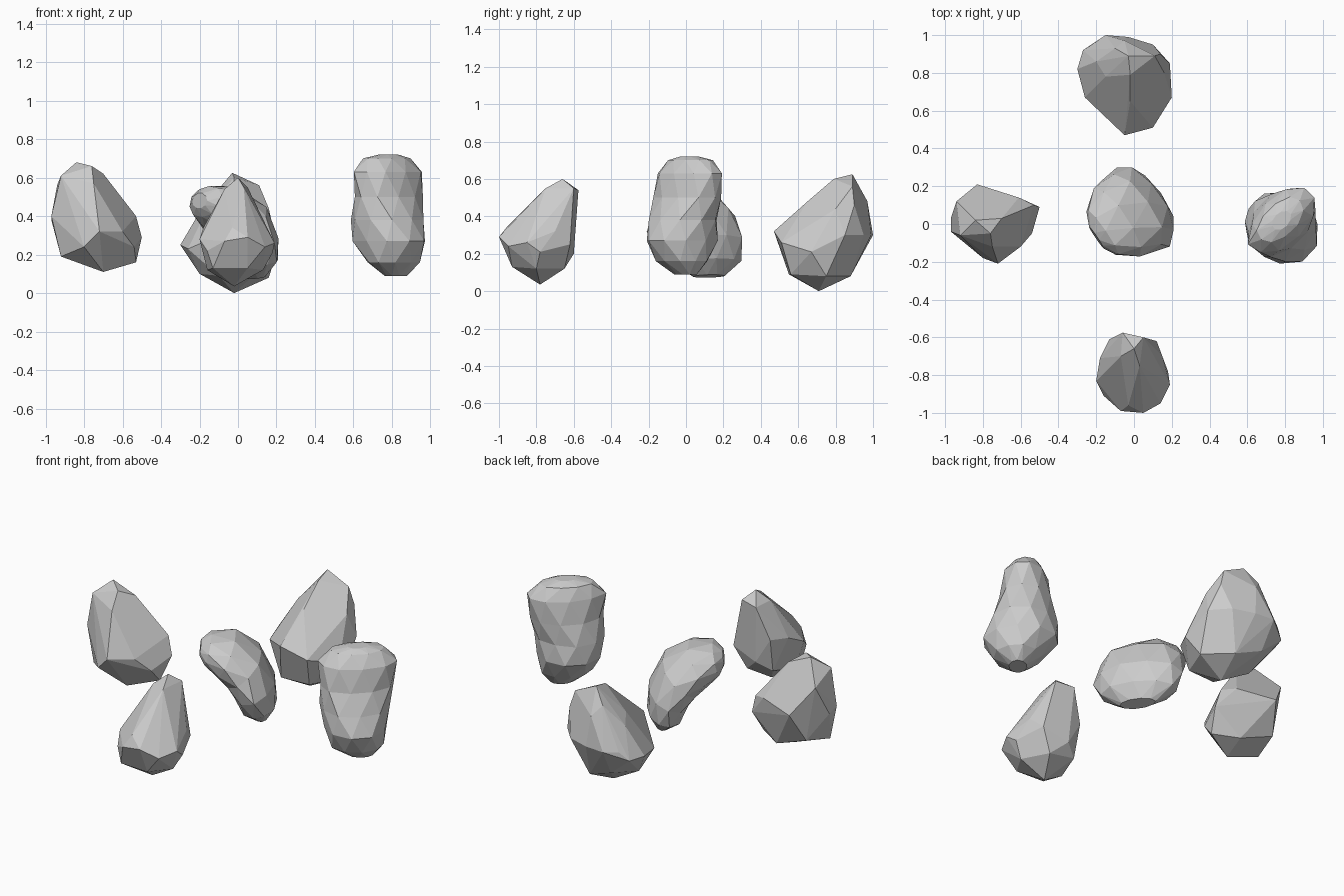
import bpy, bmesh, math, random
from mathutils import Vector

if "Cube" in bpy.data.objects:
    bpy.data.objects.remove(bpy.data.objects["Cube"])

random.seed(4)


def finish(name, bm):
    bmesh.ops.recalc_face_normals(bm, faces=bm.faces[:])
    mesh = bpy.data.meshes.new(name)
    bm.to_mesh(mesh)
    bm.free()
    obj = bpy.data.objects.new(name, mesh)
    bpy.context.collection.objects.link(obj)
    return obj


def hull_rock(name, corners):
    """Chipped convex boulder wrapped around its main corners."""
    bm = bmesh.new()
    for c in corners:
        bm.verts.new(c)
    bmesh.ops.convex_hull(bm, input=bm.verts[:])
    loose = [v for v in bm.verts if not v.link_faces]
    bmesh.ops.delete(bm, geom=loose, context='VERTS')
    bmesh.ops.dissolve_limit(bm, angle_limit=math.radians(6),
                             verts=bm.verts[:], edges=bm.edges[:])
    finish(name, bm)


def loft_rock(name, rings, sides, jitter):
    """Faceted boulder through oval rings: (centre, half axis a, half axis b)."""
    bm = bmesh.new()
    loops = []
    for k, (c, a, b) in enumerate(rings):
        loop = []
        for i in range(sides):
            t = 2 * math.pi * (i + 0.5 * (k % 2)) / sides
            r = 1 + random.uniform(-jitter, jitter)
            loop.append(bm.verts.new(c + a * math.cos(t) * r + b * math.sin(t) * r))
        loops.append(loop)
    for k in range(len(loops) - 1):
        lo, hi = loops[k], loops[k + 1]
        for i in range(sides):
            j = (i + 1) % sides
            if k % 2 == 0:
                bm.faces.new((lo[i], lo[j], hi[i]))
                bm.faces.new((lo[j], hi[j], hi[i]))
            else:
                bm.faces.new((lo[i], hi[j], hi[i]))
                bm.faces.new((lo[i], lo[j], hi[j]))
    bm.faces.new(loops[0])
    bm.faces.new(loops[-1])
    finish(name, bm)


# Left boulder: blunt top, wedge pointing to the middle
hull_rock("left_rock", [
    (-.97, -.04, .40), (-.97, .03, .38), (-.94, .12, .56), (-.92, -.06, .61),
    (-.84, .02, .68), (-.76, -.05, .66), (-.70, .03, .62), (-.75, -.12, .57),
    (-.83, .21, .40), (-.61, .14, .42), (-.53, .10, .40), (-.50, .09, .29),
    (-.60, -.12, .32), (-.54, -.05, .24), (-.72, -.21, .32), (-.80, -.18, .24),
    (-.92, -.05, .19), (-.70, -.05, .11), (-.53, .02, .16), (-.67, .10, .15),
    (-.88, .12, .23)])

# Front boulder: teardrop leaning back
hull_rock("front_rock", [
    (0, -.66, .60), (-.06, -.575, .54), (.05, -.60, .55), (-.07, -.70, .54),
    (.03, -.75, .55), (-.03, -.96, .34), (-.07, -.99, .27), (.05, -1, .29),
    (.14, -.95, .24), (.19, -.85, .26), (.15, -.70, .32), (.08, -.63, .48),
    (-.20, -.83, .28), (-.18, -.71, .34), (-.13, -.61, .35), (-.16, -.91, .22),
    (.12, -.62, .25), (-.04, -.60, .20), (-.12, -.65, .15), (-.02, -.78, .035),
    (.18, -.78, .21), (.13, -.80, .12), (-.16, -.80, .12), (-.13, -.92, .13),
    (.05, -.93, .13), (.05, -.65, .12)])

# Back boulder: the largest, peak at the rear
hull_rock("back_rock", [
    (-.02, .71, 0), (.16, .75, .08), (-.10, .55, .09), (.08, .56, .09),
    (-.20, .73, .10), (.02, .88, .08), (-.14, .91, .14), (-.30, .82, .25),
    (-.27, .92, .25), (-.22, .95, .30), (-.15, 1, .30), (-.03, .99, .30),
    (.10, .95, .30), (.19, .85, .30), (.20, .67, .21), (.10, .51, .26),
    (-.05, .47, .32), (-.26, .67, .23), (.16, .80, .44), (-.20, .86, .42),
    (-.03, .89, .625), (.11, .89, .56), (-.02, .79, .60), (-.10, .93, .54),
    (-.02, .65, .48), (-.05, .97, .48), (.14, .90, .46), (-.15, .78, .46)])

# Right boulder: crest along one diagonal, bulging base along the other
u, v = Vector((.70, .71, 0)), Vector((-.71, .70, 0))
column = [  # z, x, y, half size along u, half size along v
    (.09, .82, .00, .07, .05), (.16, .805, -.02, .15, .13),
    (.27, .79, -.02, .18, .205), (.38, .775, -.01, .19, .18),
    (.50, .78, .01, .205, .15), (.63, .785, .02, .22, .125),
    (.70, .775, .02, .15, .085), (.72, .78, .02, .06, .04)]
loft_rock("right_rock", [(Vector((x, y, z)), u * a, v * b)
                         for z, x, y, a, b in column], 10, .05)

# Centre boulder: bent slab draped from the upper left down to the back right
d, p = Vector((.83, .56, 0)), Vector((-.56, .83, 0))
bend = [  # distance along d, z, half thickness, half width
    (-.205, .48, .04, .07), (-.165, .475, .085, .15), (-.07, .445, .125, .225),
    (.03, .375, .13, .245), (.09, .26, .125, .25), (.115, .155, .10, .22),
    (.13, .08, .04, .10)]
slab = []
for k, (s, z, th, w) in enumerate(bend):
    a, b = bend[max(k - 1, 0)], bend[min(k + 1, len(bend) - 1)]
    tangent = (d * (b[0] - a[0]) + Vector((0, 0, b[1] - a[1]))).normalized()
    centre = d * s + p * .055 + Vector((0, 0, z))
    slab.append((centre, p * w, tangent.cross(p) * th))
loft_rock("centre_rock", slab, 10, .05)
